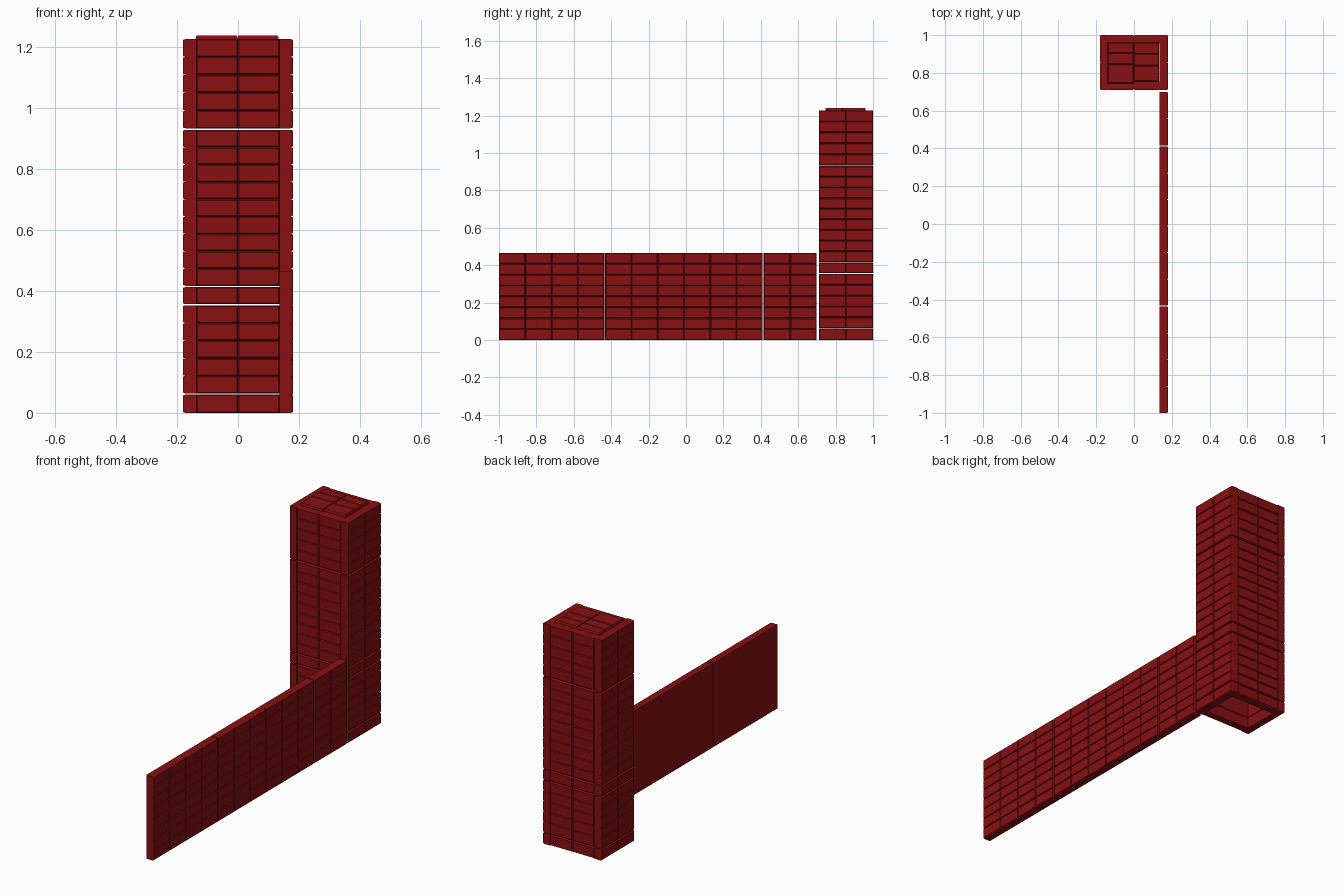
import bpy, bmesh
from mathutils import Matrix, Vector

if "Cube" in bpy.data.objects:
    bpy.data.objects.remove(bpy.data.objects["Cube"])

red = bpy.data.materials.new("brick_red")
red.diffuse_color = (0.25, 0.005, 0.006, 1)
red.use_nodes = True
red.node_tree.nodes["Principled BSDF"].inputs["Base Color"].default_value = red.diffuse_color
X, Y, Z = Vector((1, 0, 0)), Vector((0, 1, 0)), Vector((0, 0, 1))
T = 0.045  # panel thickness


def steps(a, b, n):
    return [a + (b - a) * i / n for i in range(n + 1)]


def panel(name, origin, u, v, us, vs):
    """Slab with flat back; each cell of the us/vs lattice is a raised brick."""
    bm = bmesh.new()
    g = 0.010  # mortar depth
    grid = [[bm.verts.new((a, b, -g)) for b in vs] for a in us]
    cells = [bm.faces.new((grid[i][j], grid[i + 1][j], grid[i + 1][j + 1], grid[i][j + 1]))
             for i in range(len(us) - 1) for j in range(len(vs) - 1)]
    rim = [e for e in bm.edges if e.is_boundary]
    out = bmesh.ops.extrude_edge_only(bm, edges=rim)["geom"]
    for w in out:
        if isinstance(w, bmesh.types.BMVert):
            w.co.z = -T
    back = [e for e in out if isinstance(e, bmesh.types.BMEdge) and e.is_boundary]
    bmesh.ops.contextual_create(bm, geom=back)
    # rounded brick edges
    bmesh.ops.inset_individual(bm, faces=cells, thickness=0.002, depth=0.007)
    bmesh.ops.inset_individual(bm, faces=cells, thickness=0.003, depth=0.003)
    bmesh.ops.recalc_face_normals(bm, faces=bm.faces)
    m = Matrix((u, v, u.cross(v))).transposed().to_4x4()
    m.translation = origin
    bm.transform(m)
    me = bpy.data.meshes.new(name)
    bm.to_mesh(me)
    bm.free()
    me.materials.append(red)
    bpy.context.collection.objects.link(bpy.data.objects.new(name, me))


# pillar: stacked blocks of brick courses on four sides
courses = [(0, 0.06, 1), (0.0635, 0.353, 5), (0.357, 0.413, 1), (0.417, 0.929, 9), (0.934, 1.227, 5)]
cy = 0.855
for k, (z0, z1, n) in enumerate(courses):
    vs = steps(z0, z1, n)
    for side, s in (("right", 1), ("left", -1)):
        panel(f"pillar_{side}_{k}", Vector((0.181 * s, cy, 0)), Y * s, Z, steps(-0.145, 0.145, 2), vs)
    for side, s in (("front", 1), ("back", -1)):
        panel(f"pillar_{side}_{k}", Vector((0, cy - 0.145 * s, 0)), X * s, Z, steps(-0.136, 0.136, 2), vs)

# pillar cap: two panels with uneven bricks
top = Vector((0, 0, 1.239))
panel("cap_left", top, X, Y, [-0.139, -0.002], [0.745, 0.845, 0.905, 0.96])
panel("cap_right", top, X, Y, [-0.002, 0.133], [0.755, 0.838, 0.9, 0.96])

# low wall: three panels in a row
for k, (y0, y1, n) in enumerate([(-1, -0.437, 4), (-0.432, 0.41, 6), (0.415, 0.699, 2)]):
    panel(f"wall_{k}", Vector((0.181, 0, 0)), Y, Z, steps(y0, y1, n), steps(0, 0.466, 8))
